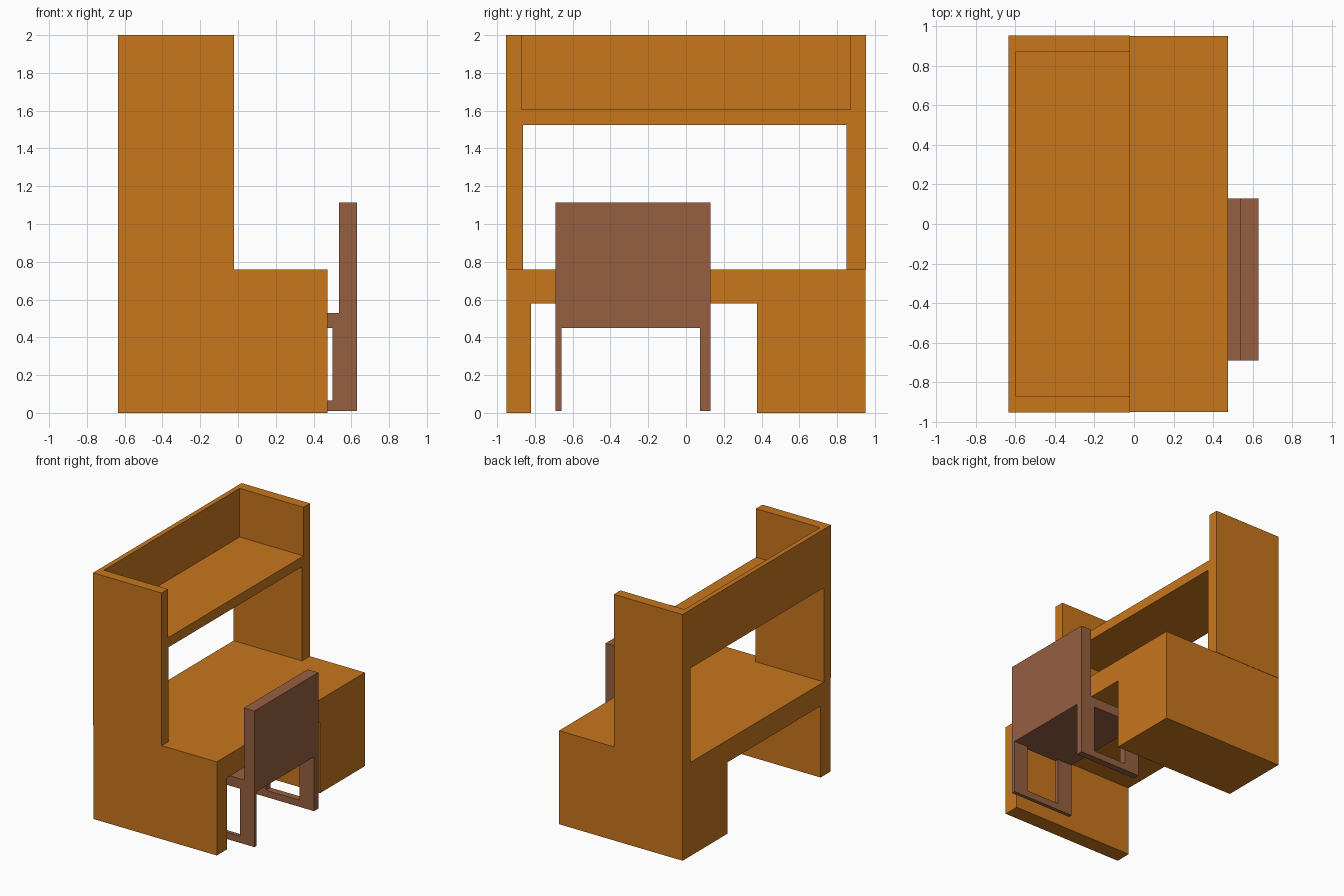
import bpy, bmesh
from mathutils import Vector

if "Cube" in bpy.data.objects:
    bpy.data.objects.remove(bpy.data.objects["Cube"])


def material(name, rgb):
    m = bpy.data.materials.new(name)
    m.diffuse_color = (*rgb, 1)
    m.use_nodes = True
    m.node_tree.nodes["Principled BSDF"].inputs["Base Color"].default_value = m.diffuse_color
    return m


def extrude_profile(name, profile, axis, start, end, mat):
    """Extrude a 2D outline along x (outline is y,z) or y (outline is x,z)."""
    bm = bmesh.new()
    if axis == 'x':
        pts = [(start, a, b) for a, b in profile]
        move = Vector((end - start, 0, 0))
    else:
        pts = [(a, start, b) for a, b in profile]
        move = Vector((0, end - start, 0))
    face = bm.faces.new([bm.verts.new(p) for p in pts])
    new = bmesh.ops.extrude_face_region(bm, geom=[face], use_keep_orig=True)['geom']
    bmesh.ops.translate(bm, vec=move, verts=[v for v in new if isinstance(v, bmesh.types.BMVert)])
    bmesh.ops.recalc_face_normals(bm, faces=bm.faces)
    mesh = bpy.data.meshes.new(name)
    bm.to_mesh(mesh)
    bm.free()
    mesh.materials.append(mat)
    ob = bpy.data.objects.new(name, mesh)
    bpy.context.collection.objects.link(ob)
    return ob


orange = material("orange_wood", (0.58, 0.18, 0.012))
brown = material("brown_wood", (0.305, 0.117, 0.053))

# Desk: thin side panel, top and wide cabinet in one outline
desk = [(-0.95, 0), (-0.82, 0), (-0.82, 0.58), (0.375, 0.58),
        (0.375, 0), (0.95, 0), (0.95, 0.76), (-0.95, 0.76)]
extrude_profile("desk", desk, 'x', -0.635, 0.475, orange)

# Hutch: two uprights joined by a shelf
hutch = [(-0.953, 0.76), (-0.862, 0.76), (-0.862, 1.525), (0.85, 1.525),
         (0.85, 0.76), (0.953, 0.76), (0.953, 2.0), (0.87, 2.0),
         (0.87, 1.605), (-0.87, 1.605), (-0.87, 2.0), (-0.953, 2.0)]
extrude_profile("hutch", hutch, 'x', -0.635, -0.02, orange)

# Back board above the shelf
board = [(-0.87, 1.605), (0.87, 1.605), (0.87, 2.0), (-0.87, 2.0)]
extrude_profile("hutch_back", board, 'x', -0.635, -0.595, orange)

# Chair seat and backrest
seat = [(0.065, 0.45), (0.63, 0.45), (0.63, 1.115),
        (0.535, 1.115), (0.535, 0.53), (0.065, 0.53)]
extrude_profile("chair_seat_and_back", seat, 'y', -0.69, 0.13, brown)

# Chair side frames: front leg, floor runner and rear leg
frame = [(0.065, 0.01), (0.63, 0.01), (0.63, 0.45), (0.50, 0.45),
         (0.50, 0.065), (0.20, 0.065), (0.20, 0.45), (0.065, 0.45)]
for name, y0, y1 in (("chair_leg_left", -0.69, -0.66), ("chair_leg_right", 0.075, 0.13)):
    extrude_profile(name, frame, 'y', y0, y1, brown)
